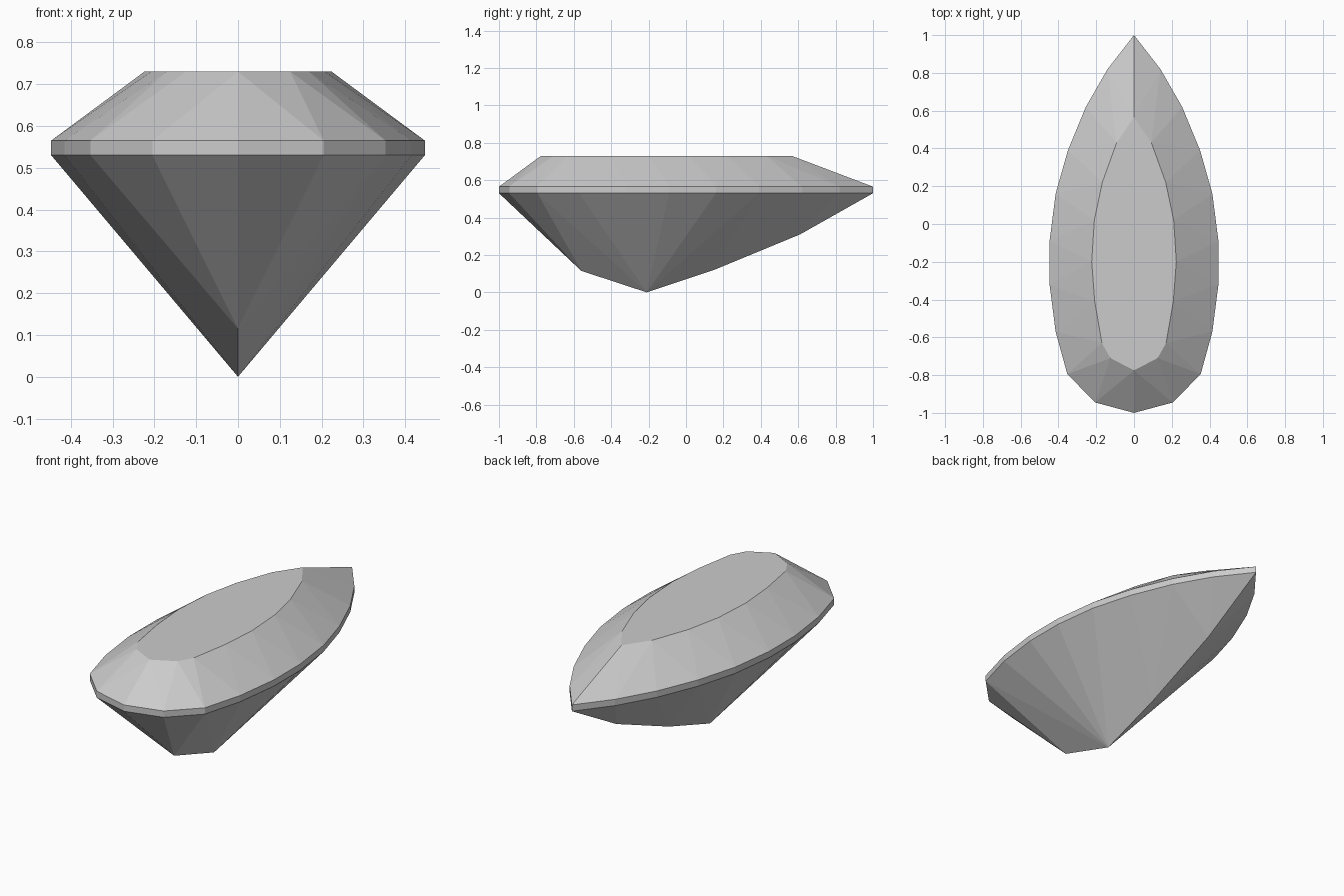
import bpy, bmesh, math

if "Cube" in bpy.data.objects:
    bpy.data.objects.remove(bpy.data.objects["Cube"], do_unlink=True)

TABLE_Z, GIRDLE_TOP, GIRDLE_BOTTOM = 0.73, 0.565, 0.53

# Half outlines (x, y), from the pointed back to the rounded front
girdle = [(0, 1), (0.14, 0.82), (0.255, 0.62), (0.35, 0.39), (0.415, 0.16),
          (0.447, -0.09), (0.447, -0.32), (0.415, -0.57), (0.353, -0.795),
          (0.205, -0.945), (0, -1)]
table = [(0, 0.565), (0.092, 0.43), (0.168, 0.22), (0.21, 0.02),
         (0.224, -0.2), (0.208, -0.41), (0.17, -0.63), (0.125, -0.71),
         (0, -0.775)]
# Keel ridge along the bottom (y, z)
keel = [(-0.56, 0.115), (-0.21, 0), (0.15, 0.12), (0.61, 0.31)]


def ring(bm, half, z):
    """Add a mirrored outline at height z."""
    for x, y in half:
        for sx in ((x, -x) if x else (0,)):
            bm.verts.new((sx, y, z))


# Pear-cut stone: its facets are the convex skin over outlines and keel
bm = bmesh.new()
ring(bm, table, TABLE_Z)
ring(bm, girdle, GIRDLE_TOP)
ring(bm, girdle, GIRDLE_BOTTOM)
for y, z in keel:
    bm.verts.new((0, y, z))
hull = bmesh.ops.convex_hull(bm, input=bm.verts[:])
loose = [v for v in bm.verts if not v.link_faces]
bmesh.ops.delete(bm, geom=loose, context='VERTS')

# Merge coplanar triangles into clean table and girdle facets
bmesh.ops.dissolve_limit(bm, angle_limit=math.radians(0.4),
                         verts=bm.verts[:], edges=bm.edges[:])
bmesh.ops.recalc_face_normals(bm, faces=bm.faces[:])
mesh = bpy.data.meshes.new("pear_cut_gem")
bm.to_mesh(mesh)
bm.free()
gem = bpy.data.objects.new("pear_cut_gem", mesh)
bpy.context.collection.objects.link(gem)

# Single pale grey material
grey = bpy.data.materials.new("pale_grey")
grey.use_nodes = True
colour = (0.6, 0.6, 0.6, 1)
grey.diffuse_color = colour
grey.node_tree.nodes["Principled BSDF"].inputs["Base Color"].default_value = colour
mesh.materials.append(grey)
